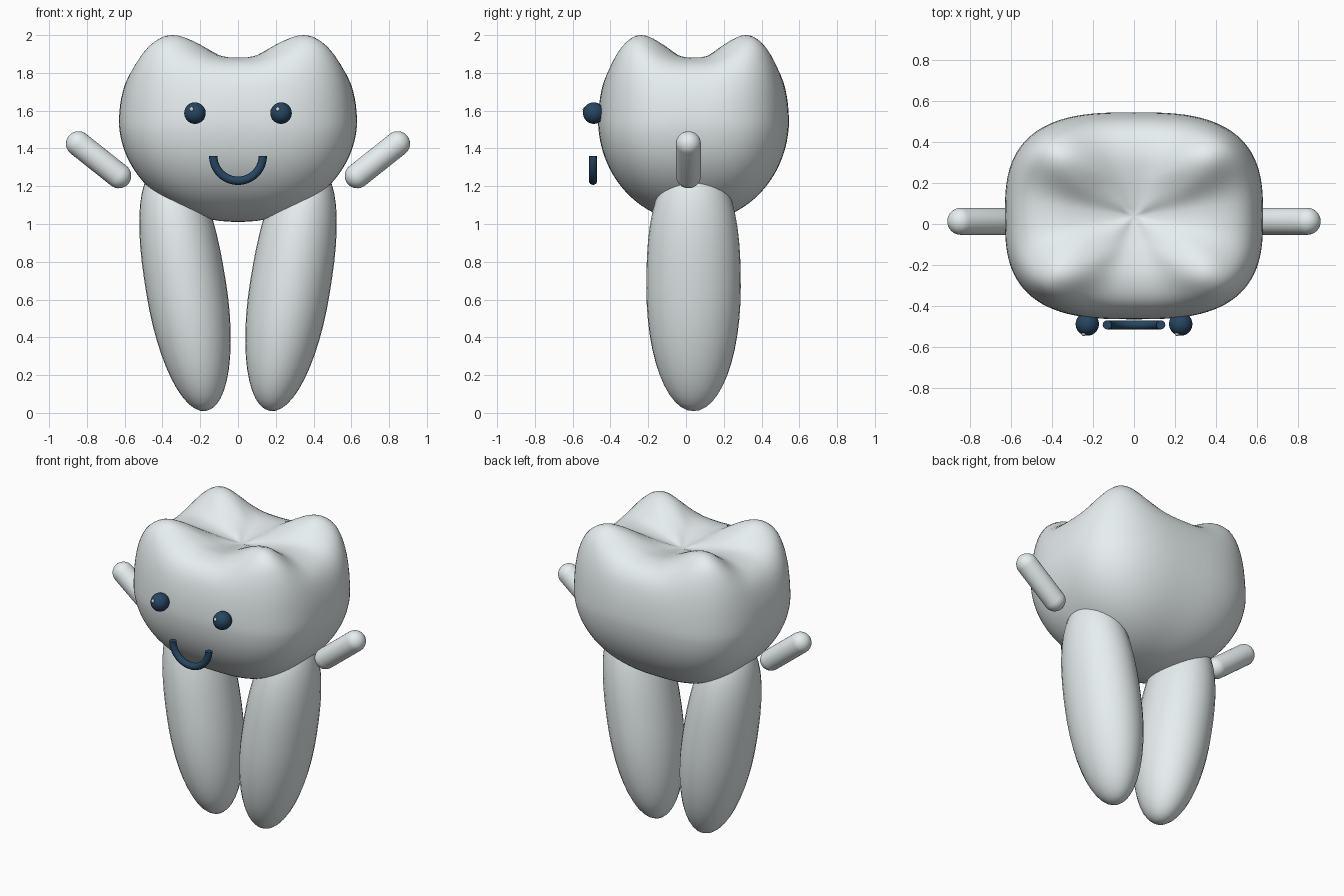
import bpy, bmesh, math
from mathutils import Vector, Matrix

if "Cube" in bpy.data.objects:
    bpy.data.objects.remove(bpy.data.objects["Cube"])

CY = 0.04  # depth centre of crown and roots


def material(name, rgb):
    m = bpy.data.materials.new(name)
    m.diffuse_color = (*rgb, 1)
    m.use_nodes = True
    m.node_tree.nodes["Principled BSDF"].inputs["Base Color"].default_value = m.diffuse_color
    return m


enamel = material("enamel", (0.80, 0.86, 0.87))
navy = material("navy", (0.02, 0.06, 0.12))
white = material("white", (1, 1, 1))


def skin(name, rings, mat, matrix=Matrix(), closed=False):
    """Smooth surface through equal-length rings; point rings merge to poles."""
    bm = bmesh.new()
    rows = [[bm.verts.new(matrix @ Vector(p)) for p in r] for r in rings]
    n = len(rows[0])
    for a, b in zip(rows, rows[1:]):
        for i in range(n):
            j = (i + 1) % n
            bm.faces.new((a[i], a[j], b[j], b[i]))
    if closed:
        bm.faces.new(rows[0][::-1])
        bm.faces.new(rows[-1])
    bmesh.ops.remove_doubles(bm, verts=bm.verts, dist=1e-5)
    bmesh.ops.recalc_face_normals(bm, faces=bm.faces)
    me = bpy.data.meshes.new(name)
    bm.to_mesh(me)
    bm.free()
    ob = bpy.data.objects.new(name, me)
    bpy.context.collection.objects.link(ob)
    me.materials.append(mat)
    bpy.ops.object.select_all(action='DESELECT')
    ob.select_set(True)
    bpy.context.view_layer.objects.active = ob
    bpy.ops.object.shade_smooth_by_angle(angle=math.radians(60))
    return ob


def lathe(name, profile, mat, matrix, n=32):
    rings = [[(r * math.cos(2 * math.pi * i / n), r * math.sin(2 * math.pi * i / n), z)
              for i in range(n)] for r, z in profile]
    return skin(name, rings, mat, matrix)


def smooth_path(pts, steps=3):
    """Catmull-Rom through the points."""
    pts = [Vector(p) for p in pts]
    ext = [2 * pts[0] - pts[1]] + pts + [2 * pts[-1] - pts[-2]]
    out = []
    for k in range(1, len(ext) - 2):
        a, b, c, d = ext[k - 1:k + 3]
        for s in range(steps):
            t = s / steps
            out.append(0.5 * (2 * b + (c - a) * t + (2 * a - 5 * b + 4 * c - d) * t * t
                              + (3 * b - a - 3 * c + d) * t ** 3))
    return out + [pts[-1]]


# Crown: rounded-square bowl whose top blends four cusps with valleys between
bowl = [(math.sin(t), 1.55 - 0.54 * math.cos(t))
        for t in (math.pi / 2 * k / 10 for k in range(10))]
cusp = [(1, 1.55), (.985, 1.72), (.94, 1.86), (.86, 1.955), (.72, 2.0),
        (.55, 1.975), (.3, 1.895), (0, 1.832)]
valley = [(1, 1.55), (.98, 1.67), (.92, 1.78), (.8, 1.85), (.6, 1.88),
          (.4, 1.872), (.2, 1.852), (0, 1.832)]
columns = []
for i in range(96):
    a = 2 * math.pi * i / 96
    c, s = math.cos(a), math.sin(a)
    x = 0.63 * math.copysign(abs(c) ** 0.69, c) if abs(c) > 1e-6 else 0
    y = 0.505 * math.copysign(abs(s) ** 0.69, s) if abs(s) > 1e-6 else 0
    w = math.sin(2 * a) ** 2
    top = [Vector(v).lerp(Vector(p), w) for v, p in zip(valley, cusp)]
    columns.append([(x * u, CY + y * u, z) for u, z in smooth_path(bowl + top)])
skin("crown", list(zip(*columns)), enamel)


def root_radius(h):
    return (1 - abs(h) ** (2.5 if h > 0 else 2.05)) ** (1 / (2.5 if h > 0 else 2.05))


root = [(root_radius(h), h) for h in (-math.cos(math.pi * k / 24) for k in range(25))]
ARM = Vector((0.214, 0, 0.17))
for side, label in ((-1, "left"), (1, "right")):
    # Roots: leaning egg shapes
    lathe(label + "_root", root, enamel,
          Matrix.Translation((side * 0.275, CY, 0.665))
          @ Matrix.Rotation(side * 0.16, 4, 'Y')
          @ Matrix.Diagonal((0.213, 0.25, 0.663, 1)))

    # Arms: capsules rising outward
    r, half = 0.066, ARM.length / 2
    caps = [math.pi / 2 * k / 8 for k in range(9)]
    prof = [(r * math.sin(t), -half - r * math.cos(t)) for t in caps]
    prof += [(r * math.cos(t), half + r * math.sin(t)) for t in caps]
    lathe(label + "_arm", prof, enamel,
          Matrix.Translation((side * 0.738, 0.013, 1.34))
          @ Matrix.Rotation(side * math.atan2(ARM.x, ARM.z), 4, 'Y'))

    # Eyes with a small glint
    ball = [(math.sin(math.pi * k / 16), -math.cos(math.pi * k / 16)) for k in range(17)]
    ex = side * 0.228
    lathe(label + "_eye", ball, navy,
          Matrix.Translation((ex, -0.488, 1.587)) @ Matrix.Scale(0.057, 4))
    lathe(label + "_eye_glint", ball, white,
          Matrix.Translation((ex - 0.017, -0.535, 1.607)) @ Matrix.Scale(0.012, 4), 16)

# Smile: half ring with flat ends
rings = []
for k in range(33):
    a = math.pi + math.pi * k / 32
    ring = []
    for i in range(16):
        b = 2 * math.pi * i / 16
        d = 0.131 + 0.022 * math.cos(b)
        ring.append((d * math.cos(a), -0.492 + 0.022 * math.sin(b), 1.36 + d * math.sin(a)))
    rings.append(ring)
skin("smile", rings, navy, closed=True)
